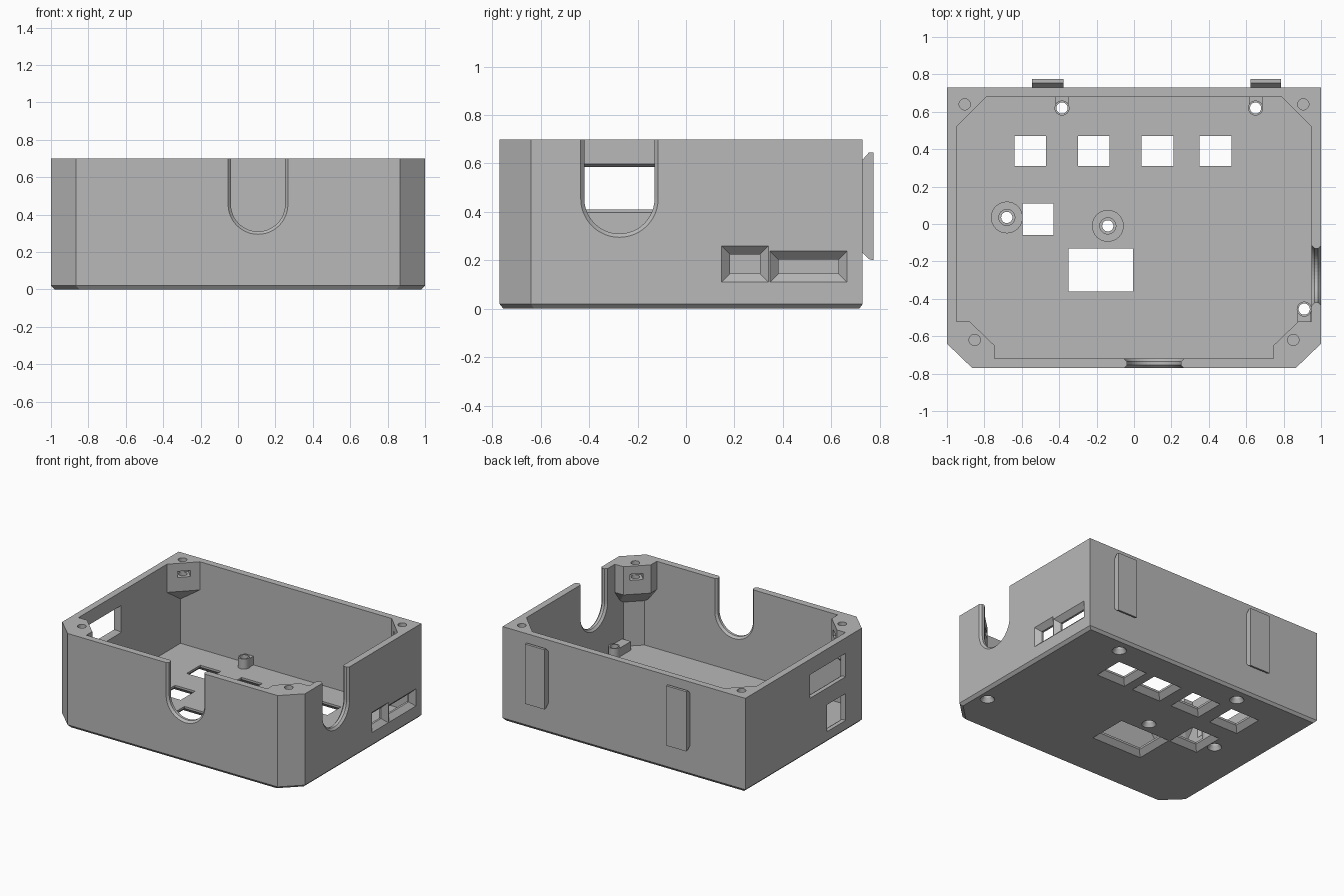
import bpy
import bmesh
from math import cos, sin, pi
from mathutils import Vector

cube = bpy.data.objects.get("Cube")
if cube:
    bpy.data.objects.remove(cube, do_unlink=True)

grey = bpy.data.materials.new("matte grey plastic")
grey.use_nodes = True
grey.diffuse_color = (0.48, 0.48, 0.48, 1)
grey.node_tree.nodes["Principled BSDF"].inputs["Base Color"].default_value = (0.48, 0.48, 0.48, 1)


# Helpers: solids lofted through rings of points, and booleans
def loft(name, rings):
    bm = bmesh.new()
    loops = [[bm.verts.new(p) for p in ring] for ring in rings]
    n = len(loops[0])
    for a, b in zip(loops, loops[1:]):
        for i in range(n):
            j = (i + 1) % n
            bm.faces.new((a[i], a[j], b[j], b[i]))
    bm.faces.new(loops[0])
    bm.faces.new(loops[-1])
    bmesh.ops.recalc_face_normals(bm, faces=bm.faces)
    mesh = bpy.data.meshes.new(name)
    bm.to_mesh(mesh)
    bm.free()
    mesh.materials.append(grey)
    obj = bpy.data.objects.new(name, mesh)
    bpy.context.collection.objects.link(obj)
    return obj


def cut(target, tool):
    mod = target.modifiers.new("cut", "BOOLEAN")
    mod.operation = "DIFFERENCE"
    mod.solver = "EXACT"
    mod.object = tool
    bpy.context.view_layer.objects.active = target
    bpy.ops.object.modifier_apply(modifier=mod.name)
    bpy.data.objects.remove(tool, do_unlink=True)


def prism(name, outline, z0, z1):
    return loft(name, [[(x, y, z) for x, y in outline] for z in (z0, z1)])


def turned(name, x, y, profile, n=32):
    return loft(name, [[(x + r * cos(2 * pi * i / n), y + r * sin(2 * pi * i / n), z)
                        for i in range(n)] for r, z in profile])


def on_floor(u, v, d):
    return (u, v, d)


def on_front(u, v, d):
    return (u, d, v)


def on_side(u, v, d):
    return (d, u, v)


def opening(place, u0, u1, v0, v1, profile):
    """Rectangular cutter that grows by g at depth d."""
    return loft("opening", [[place(u0 - g, v0 - g, d), place(u1 + g, v0 - g, d),
                             place(u1 + g, v1 + g, d), place(u0 - g, v1 + g, d)]
                            for d, g in profile])


def u_slot(place, centre, wall):
    """Open-topped round slot with a narrower ridge in mid wall."""
    rings = []
    for inset, r in ((-.03, .16), (0, .16), (.015, .145), (.035, .145), (.05, .16), (.07, .16)):
        d = wall - inset if wall > 0 else wall + inset
        ring = [place(centre + r * cos(pi + pi * i / 24), .455 + r * sin(pi + pi * i / 24), d)
                for i in range(25)]
        ring += [place(centre + r, .8, d), place(centre - r, .8, d)]
        rings.append(ring)
    return loft("slot", rings)


# Outer body with a small chamfer round the base
outline = [(-1, .73), (1, .73), (1, -.64), (.865, -.77), (-.865, -.77), (-1, -.64)]
case = loft("case_body", [[(x * s, y * s, z) for x, y in outline]
                          for s, z in ((.98, 0), (1, .02), (1, .7))])

# Cavity, with the parts that stay solid removed from it
cavity = prism("cavity", [(-.95, .68), (.95, .68), (.95, -.62), (.845, -.72),
                          (-.845, -.72), (-.95, -.62)], .05, .8)

# Tapered corner screw posts
back_top = [(1.05, .42), (.69, .78), (1.05, .78)]
back_low = [(1.05, .58), (.85, .78), (1.05, .78)]
front_top = [(1.05, -.52), (.88, -.52), (.745, -.65), (.745, -.8), (1.05, -.8)]
front_low = [(1.05, -.6), (.97, -.6), (.83, -.735), (.83, -.8), (1.05, -.8)]
for side in (-1, 1):
    for top, low in ((back_top, back_low), (front_top, front_low)):
        cut(cavity, loft("post", [[(side * x, y, z) for x, y in ring]
                                  for ring, z in ((low, .38), (top, .49), (top, .9))]))

# Board standoffs with tabs to the wall, and two wide bosses
standoffs = [(-.385, .62), (.65, .62), (.91, -.455)]
bosses = [(-.68, .035), (-.14, -.01)]
for x, y in standoffs:
    cut(cavity, turned("standoff", x, y, ((.04, 0), (.04, .125))))
    y1 = .75 if y > 0 else -.6
    cut(cavity, prism("tab", [(x - .036, y), (x + .036, y), (x + .036, y1), (x - .036, y1)], 0, .115))
for x, y in bosses:
    cut(cavity, turned("boss", x, y, ((.085, 0), (.085, .13))))
cut(case, cavity)

# Countersunk screw holes through the floor
for x, y in standoffs:
    cut(case, turned("hole", x, y, ((.055, -.01), (.03, .03), (.03, .3))))
for x, y in bosses:
    cut(case, turned("hole", x, y, ((.055, -.01), (.03, .03), (.03, .1), (.043, .1), (.043, .3))))

# Lid screw holes and nut slots in the corner posts
for side in (-1, 1):
    for x, y, way in ((.905, .64, -1), (.852, -.62, 1)):
        cut(case, turned("lid_hole", side * x, y, ((.03, .53), (.03, .8))))
        c = Vector((side * x, y))
        d = Vector((-side, way)).normalized()
        w = Vector((-d.y, d.x)) * .045
        cut(case, prism("nut_slot", [c - d * .03 - w, c + d * .09 - w,
                                     c + d * .09 + w, c - d * .03 + w], .595, .64))

# Floor windows, flared towards the underside
flare = ((-.01, .045), (.035, 0), (.1, 0))
for x in (-.64, -.3, .04, .35):
    cut(case, opening(on_floor, x, x + .17, .31, .47, flare))
cut(case, opening(on_floor, -.595, -.43, -.06, .11, flare))
cut(case, opening(on_floor, -.35, -.005, -.36, -.13, flare))

# Flared ports on the left wall
port = ((1.01, .01), (.965, -.035), (.9, -.035))
cut(case, opening(on_side, .147, .34, .11, .26, port))
cut(case, opening(on_side, .347, .665, .11, .238, port))

# Windows on the right wall
window = ((-1.05, 0), (-.97, 0), (-.95, .013), (-.92, .013))
cut(case, opening(on_side, -.45, -.03, .41, .585, window))
cut(case, opening(on_side, -.45, -.23, .085, .285, window))

# Round cable slots
cut(case, u_slot(on_front, .107, -.77))
cut(case, u_slot(on_side, -.275, 1))

# Raised latch pads on the back
pad = [(.72, .605), (.755, .645), (.775, .645), (.775, .2), (.755, .205), (.72, .24)]
for name, x0, x1 in (("right_latch_pad", -.545, -.378), ("left_latch_pad", .623, .785)):
    loft(name, [[(x, y, z) for y, z in pad] for x in (x0, x1)])
